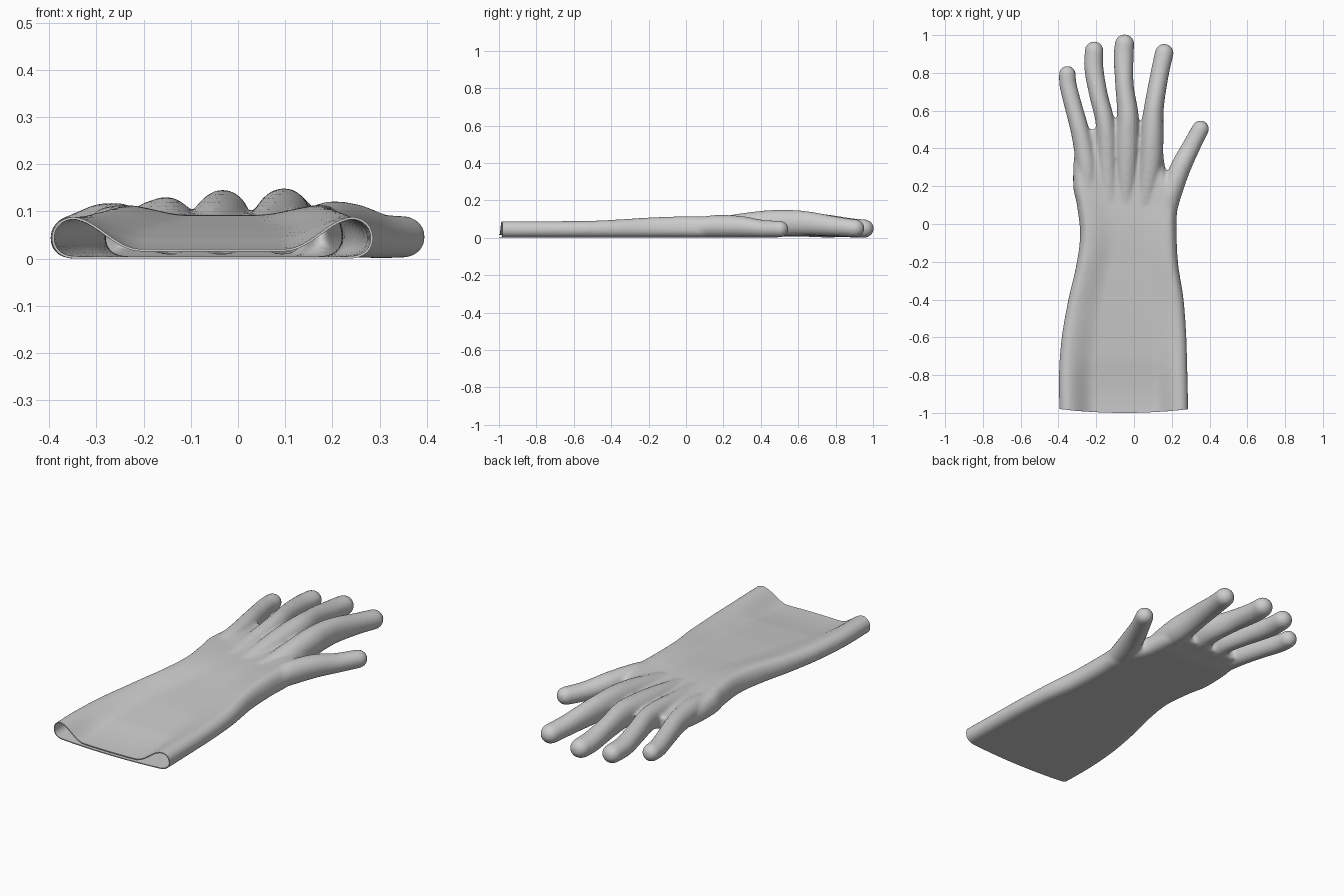
import bpy, bmesh, math
from mathutils import Vector

cube = bpy.data.objects.get("Cube")
if cube:
    bpy.data.objects.remove(cube)

# One rubber colour
rubber = bpy.data.materials.new("grey rubber")
rubber.use_nodes = True
GREY = (0.6, 0.6, 0.6, 1)
rubber.diffuse_color = GREY
rubber.node_tree.nodes["Principled BSDF"].inputs["Base Color"].default_value = GREY


def smooth(t):
    t = max(0, min(1, t))
    return t * t * (3 - 2 * t)


def catmull(a, b, c, d, t):
    return 0.5 * (2 * b + (c - a) * t + (2 * a - 5 * b + 4 * c - d) * t * t
                  + (3 * b - a - 3 * c + d) * t ** 3)


def sample(keys, y):
    """Smooth lookup in a short list of (position, value) pairs."""
    y = max(keys[0][0], min(keys[-1][0], y))
    i = 0
    while i < len(keys) - 2 and y > keys[i + 1][0]:
        i += 1
    t = (y - keys[i][0]) / (keys[i + 1][0] - keys[i][0])
    v = [keys[max(0, min(len(keys) - 1, i + k))][1] for k in (-1, 0, 1, 2)]
    return catmull(*v, t)


def loft(bm, rings):
    """Skin a list of closed rings and cap both ends."""
    loops = [[bm.verts.new(p) for p in ring] for ring in rings]
    n = len(loops[0])
    for a, b in zip(loops, loops[1:]):
        for i in range(n):
            j = (i + 1) % n
            bm.faces.new((a[i], a[j], b[j], b[i]))
    bm.faces.new(loops[0][::-1])
    bm.faces.new(loops[-1])


# Outline and heights of cuff and palm, along y
RIGHT_EDGE = [(-1.04, -.395), (-.8, -.398), (-.6, -.383), (-.4, -.348), (-.2, -.303),
              (-.05, -.286), (.1, -.302), (.2, -.322), (.4, -.312), (.5, -.26)]
LEFT_EDGE = [(-1.04, .288), (-.6, .278), (-.4, .263), (-.2, .233), (0, .225),
             (.1, .228), (.2, .205), (.3, .165), (.42, .15), (.5, .12)]
SIDE_TOP = [(-1.04, .087), (-.5, .089), (-.1, .11), (.2, .108), (.5, .08)]
MID_TOP = [(-1.04, .018), (-.95, .019), (-.85, .026), (-.72, .042), (-.5, .06),
           (-.2, .078), (0, .09), (.2, .09), (.35, .09), (.5, .075)]


def palm_ring(y, n=44):
    lo, hi = sample(RIGHT_EDGE, y), sample(LEFT_EDGE, y)
    side, mid = sample(SIDE_TOP, y), sample(MID_TOP, y)
    lift = .012 * smooth((y - .35) / .15)
    top, bottom = [], []
    for k in range(n + 1):
        x = lo + (hi - lo) * (0.5 - 0.5 * math.cos(math.pi * k / n))
        d = max(0, min(x - lo, hi - x))
        roll = math.sqrt(1 - (1 - min(d / .045, 1)) ** 2)
        h = side + (mid - side) * smooth((d - .045) / .14)
        core = min(.042, h * .5)
        top.append((x, y, core + (h - core) * roll + .002))
        bottom.append((x, y, core + (lift - core) * roll))
    return top + bottom[-2:0:-1]


def finger(bm, *points):
    """Tapered tube through (x, y, z, half width, half height), with ball ends."""
    path = []
    for i in range(len(points) - 1):
        q = [points[max(0, min(len(points) - 1, i + k))] for k in (-1, 0, 1, 2)]
        path += [[catmull(*c, s / 8) for c in zip(*q)] for s in range(8)]
    path.append(list(points[-1]))
    rings = []
    for i, p in enumerate(path):
        a, b = path[max(0, i - 1)], path[min(len(path) - 1, i + 1)]
        along = (Vector(b[:3]) - Vector(a[:3])).normalized()
        side = along.cross(Vector((0, 0, 1))).normalized()
        up = side.cross(along)
        rings.append([Vector(p[:3]) + p[3] * math.cos(t) * side + p[4] * math.sin(t) * up
                      for t in (math.tau * k / 24 for k in range(24))])
    loft(bm, rings)
    for p in (path[0], path[-1]):
        ball = bmesh.ops.create_icosphere(bm, subdivisions=3, radius=p[3])["verts"]
        bmesh.ops.scale(bm, verts=ball, vec=(1, 1, p[4] / p[3]))
        bmesh.ops.translate(bm, verts=ball, vec=p[:3])


# Solid hand shape: cuff and palm, then thumb, index, middle, ring, little finger
bm = bmesh.new()
steps = 80
loft(bm, [palm_ring(-1.04 + 1.54 * i / steps) for i in range(steps + 1)])
finger(bm, (.17, .02, .055, .046, .046), (.193, .15, .061, .056, .06),
       (.243, .29, .059, .055, .058), (.3, .405, .048, .049, .048),
       (.352, .503, .046, .046, .045))
finger(bm, (.06, .12, .055, .045, .045), (.085, .3, .07, .06, .061),
       (.095, .45, .076, .062, .072), (.1, .56, .079, .056, .07),
       (.112, .66, .076, .051, .064), (.137, .8, .061, .049, .053),
       (.16, .905, .05, .05, .049))
finger(bm, (-.045, .12, .05, .045, .045), (-.04, .3, .066, .058, .058),
       (-.036, .45, .072, .064, .068), (-.033, .58, .078, .057, .068),
       (-.05, .73, .07, .049, .058), (-.055, .88, .053, .053, .052),
       (-.05, .953, .049, .052, .05))
finger(bm, (-.13, .12, .05, .045, .045), (-.14, .3, .06, .052, .054),
       (-.145, .45, .066, .053, .062), (-.157, .56, .07, .05, .061),
       (-.187, .68, .065, .049, .055), (-.212, .82, .053, .051, .05),
       (-.211, .918, .049, .05, .048))
finger(bm, (-.24, .12, .05, .045, .045), (-.25, .28, .059, .054, .057),
       (-.266, .4, .061, .053, .058), (-.29, .51, .061, .049, .056),
       (-.32, .62, .055, .047, .05), (-.348, .73, .047, .046, .046),
       (-.353, .793, .045, .045, .045))
bmesh.ops.recalc_face_normals(bm, faces=bm.faces)
mesh = bpy.data.meshes.new("glove")
bm.to_mesh(mesh)
bm.free()
glove = bpy.data.objects.new("glove", mesh)
bpy.context.collection.objects.link(glove)
bpy.context.view_layer.objects.active = glove
glove.select_set(True)

# Fuse the parts and soften the joins
fuse = glove.modifiers.new("fuse", "REMESH")
fuse.mode = "VOXEL"
fuse.voxel_size = .008
soften = glove.modifiers.new("soften", "SMOOTH")
soften.iterations = 12
soften.factor = .5
for name in ("fuse", "soften"):
    bpy.ops.object.modifier_apply(modifier=name)

# Cut the cuff open, curve its hem and rest the glove on the ground
bm = bmesh.new()
bm.from_mesh(glove.data)
bmesh.ops.bisect_plane(bm, geom=bm.verts[:] + bm.edges[:] + bm.faces[:],
                       plane_co=(0, -1, 0), plane_no=(0, -1, 0), clear_outer=True)
ground = min(v.co.z for v in bm.verts)
for v in bm.verts:
    v.co.z -= ground
    v.co.y += .02 * smooth((-.8 - v.co.y) / .2) * ((v.co.x + .05) / .34) ** 2
bm.to_mesh(glove.data)
bm.free()

# Thin rubber wall
wall = glove.modifiers.new("wall", "SOLIDIFY")
wall.thickness = .005
wall.offset = -1
bpy.ops.object.modifier_apply(modifier="wall")
glove.data.materials.clear()
glove.data.materials.append(rubber)
bpy.ops.object.shade_smooth_by_angle(angle=math.radians(50))
